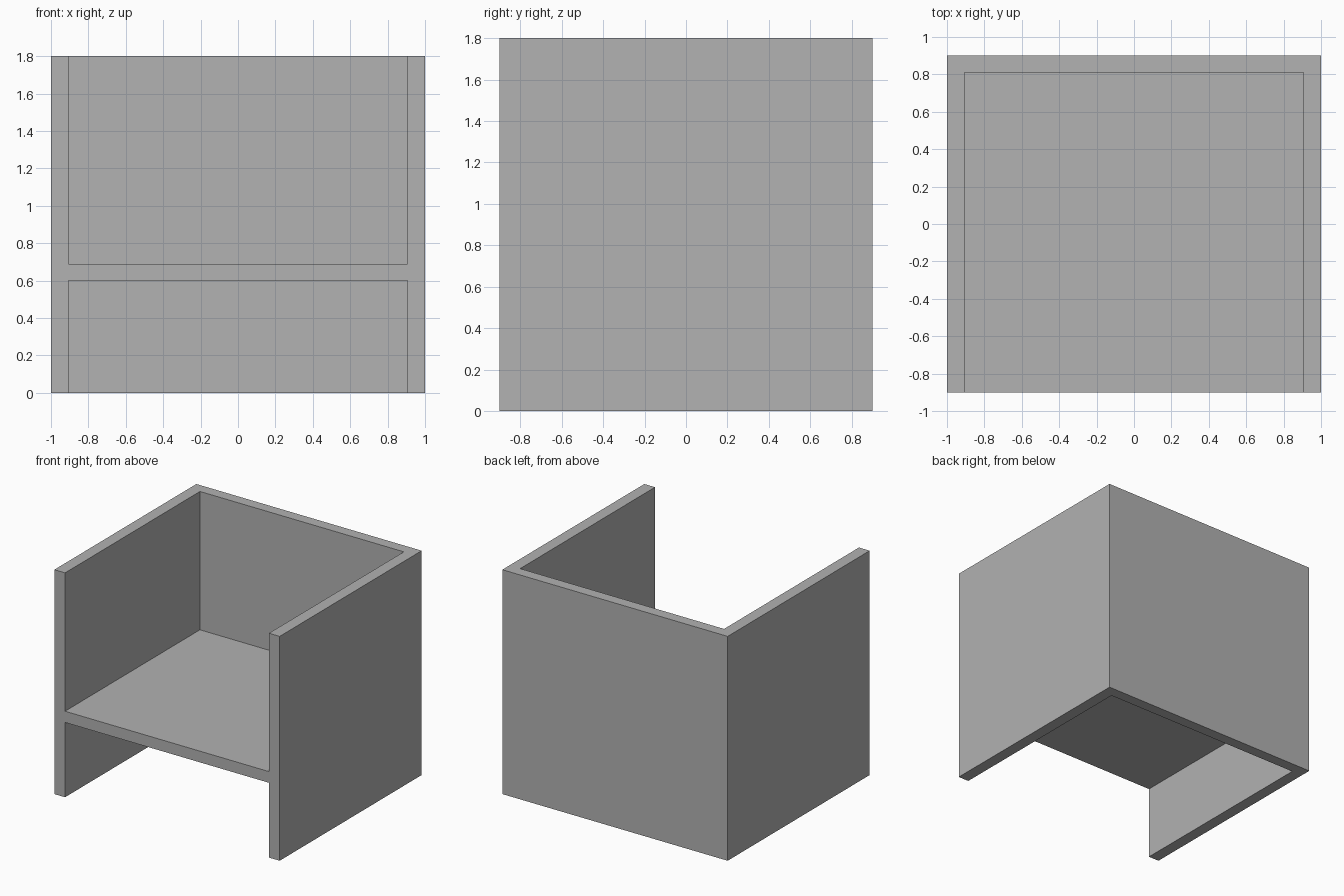
import bpy
from mathutils import Vector

if "Cube" in bpy.data.objects:
    bpy.data.objects.remove(bpy.data.objects["Cube"], do_unlink=True)

WIDTH, DEPTH, HEIGHT = 2.0, 1.8, 1.8
WALL = 0.095          # side panels
BACK = 0.09           # back panel
SEAT_LOW, SEAT_TOP = 0.6, 0.69
OVER = 0.2            # how far cutters reach past the open sides


def box(name, low, high):
    low, high = Vector(low), Vector(high)
    bpy.ops.mesh.primitive_cube_add(size=1, location=(low + high) / 2)
    obj = bpy.context.object
    obj.name = name
    obj.scale = high - low
    bpy.ops.object.transform_apply(location=True, rotation=False, scale=True)
    return obj


# Plain grey board
grey = bpy.data.materials.new("light_grey")
grey.use_nodes = True
colour = (0.445, 0.445, 0.445, 1)
grey.diffuse_color = colour
grey.node_tree.nodes["Principled BSDF"].inputs["Base Color"].default_value = colour

# Solid block that becomes the armchair
chair = box("armchair_frame", (-WIDTH / 2, -DEPTH / 2, 0), (WIDTH / 2, DEPTH / 2, HEIGHT))
chair.data.materials.append(grey)

# Hollow out the space above the seat and the space under it
inner = WIDTH / 2 - WALL
for name, bottom, top in (("upper_opening", SEAT_TOP, HEIGHT + OVER),
                          ("lower_opening", -OVER, SEAT_LOW)):
    cutter = box(name, (-inner, -DEPTH / 2 - OVER, bottom), (inner, DEPTH / 2 - BACK, top))
    cutter.data.materials.append(grey)
    cutter.hide_render = True
    cut = chair.modifiers.new(name, "BOOLEAN")
    cut.operation = "DIFFERENCE"
    cut.solver = "EXACT"
    cut.object = cutter
    bpy.context.view_layer.objects.active = chair
    bpy.ops.object.modifier_apply(modifier=cut.name)
    bpy.data.objects.remove(cutter, do_unlink=True)
